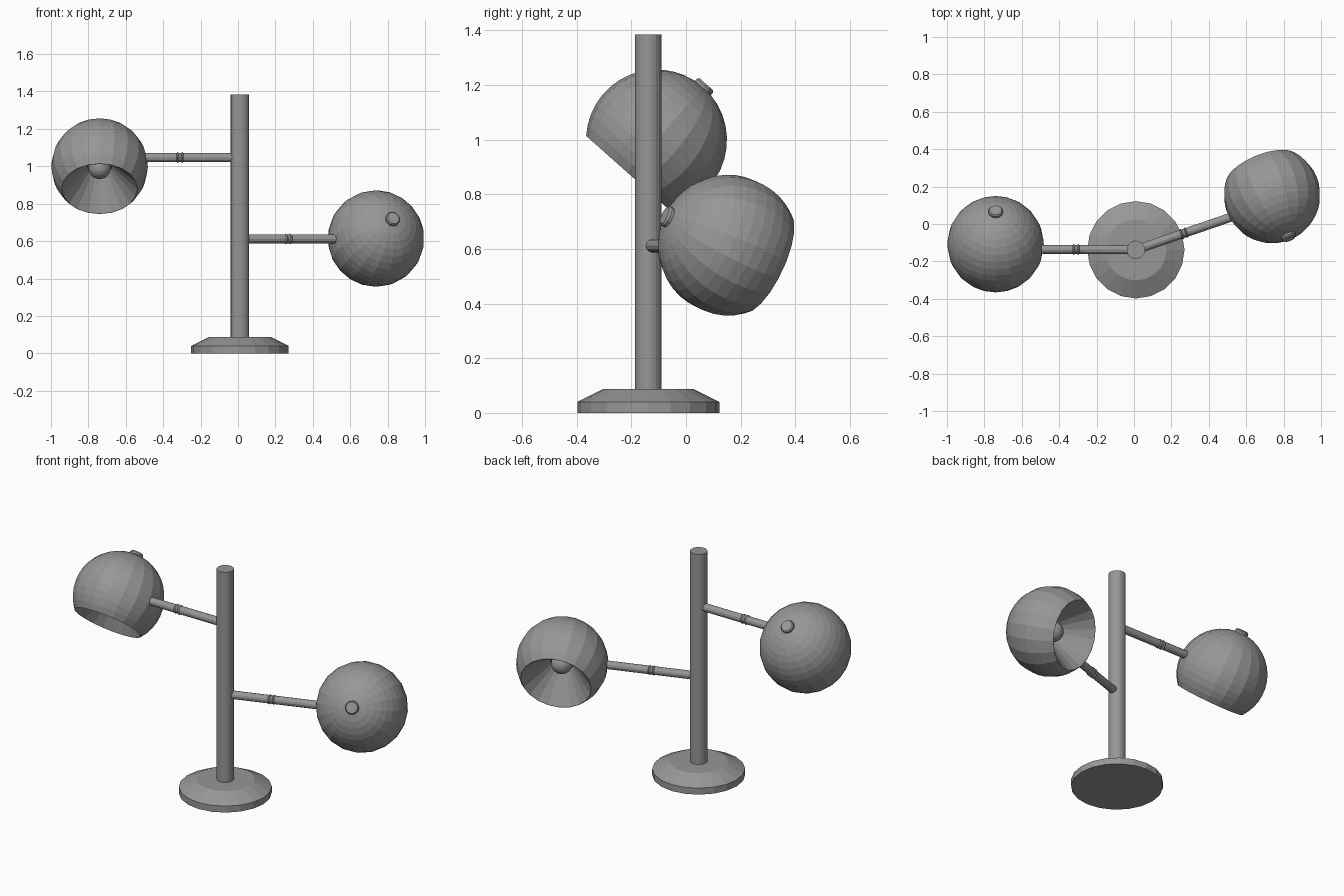
import bpy, bmesh
from math import sin, cos, pi, radians
from mathutils import Vector

cube = bpy.data.objects.get("Cube")
if cube:
    bpy.data.objects.remove(cube)

SIDES = 20
GREY = (0.31, 0.31, 0.31, 1)
metal = bpy.data.materials.new("grey_metal")
metal.use_nodes = True
metal.diffuse_color = GREY
metal.node_tree.nodes["Principled BSDF"].inputs["Base Color"].default_value = GREY


def lathe(name, profile, origin, axis=(0, 0, 1), sides=SIDES):
    """Turn a (radius, distance along axis) profile into a closed flat-faced solid."""
    bm = bmesh.new()
    turn = Vector(axis).to_track_quat('Z', 'Y')
    rings = []
    for r, t in profile:
        ring = []
        for i in range(sides):
            a = 2 * pi * i / sides
            ring.append(bm.verts.new(turn @ Vector((r * cos(a), r * sin(a), t)) + Vector(origin)))
        rings.append(ring)
    for low, high in zip(rings, rings[1:]):
        for i in range(sides):
            j = (i + 1) % sides
            bm.faces.new((low[i], low[j], high[j], high[i]))
    for ring, (r, t) in ((rings[0], profile[0]), (rings[-1], profile[-1])):
        if r > 0:
            bm.faces.new(ring)
    bmesh.ops.remove_doubles(bm, verts=bm.verts, dist=1e-5)
    bmesh.ops.recalc_face_normals(bm, faces=bm.faces)
    mesh = bpy.data.meshes.new(name)
    bm.to_mesh(mesh)
    bm.free()
    mesh.materials.append(metal)
    obj = bpy.data.objects.new(name, mesh)
    bpy.context.collection.objects.link(obj)
    return obj


def arc(radius, start, end, steps):
    """Profile points on a circle; angles run from the back pole."""
    angles = [radians(start + (end - start) * i / steps) for i in range(steps + 1)]
    return [(radius * sin(a), -radius * cos(a)) for a in angles]


# Stand
FOOT = Vector((0.01, -0.138, 0))
lathe("base", [(0.26, 0), (0.26, 0.04), (0.164, 0.088)], FOOT)
lathe("pole", [(0.049, 0.08), (0.049, 1.385)], FOOT)

R = 0.258


def lamp(side, centre, opening, arm_height, arm_end, joint):
    centre = Vector(centre)
    # Shade: ball cut open at the rim, with a conical reflector inside
    shell = arc(R, 0, 128.3, 14) + [(0.198, 0.158), (0.065, 0.0), (0, 0)]
    lathe(side + "_shade", shell, centre, opening)
    lathe(side + "_bulb", arc(0.06, 0, 180, 10), centre + Vector(opening).normalized() * 0.01, opening)
    # Knob on the back of the shade
    knob = [(0.039, 0.245), (0.039, 0.266), (0.033, 0.274), (0, 0.274)]
    lathe(side + "_knob", knob, centre, -Vector(opening), 12)
    # Arm with two thin joint rings
    start = FOOT + Vector((0, 0, arm_height))
    along = Vector(arm_end) - start
    lathe(side + "_arm", [(0.024, 0), (0.024, along.length)], start, along, 12)
    for n, t in enumerate((joint - 0.012, joint + 0.012)):
        ring = [(0.024, t - 0.006), (0.029, t), (0.024, t + 0.006)]
        lathe(f"{side}_joint_ring_{n + 1}", ring, start, along, 12)


lamp("right", (-0.74, -0.108, 0.999), (0, -0.665, -0.747), 1.047, (-0.5, -0.135, 1.047), 0.32)
lamp("left", (0.738, 0.155, 0.614), (-0.34, 0.855, -0.4), 0.612, (0.52, 0.037, 0.612), 0.272)
